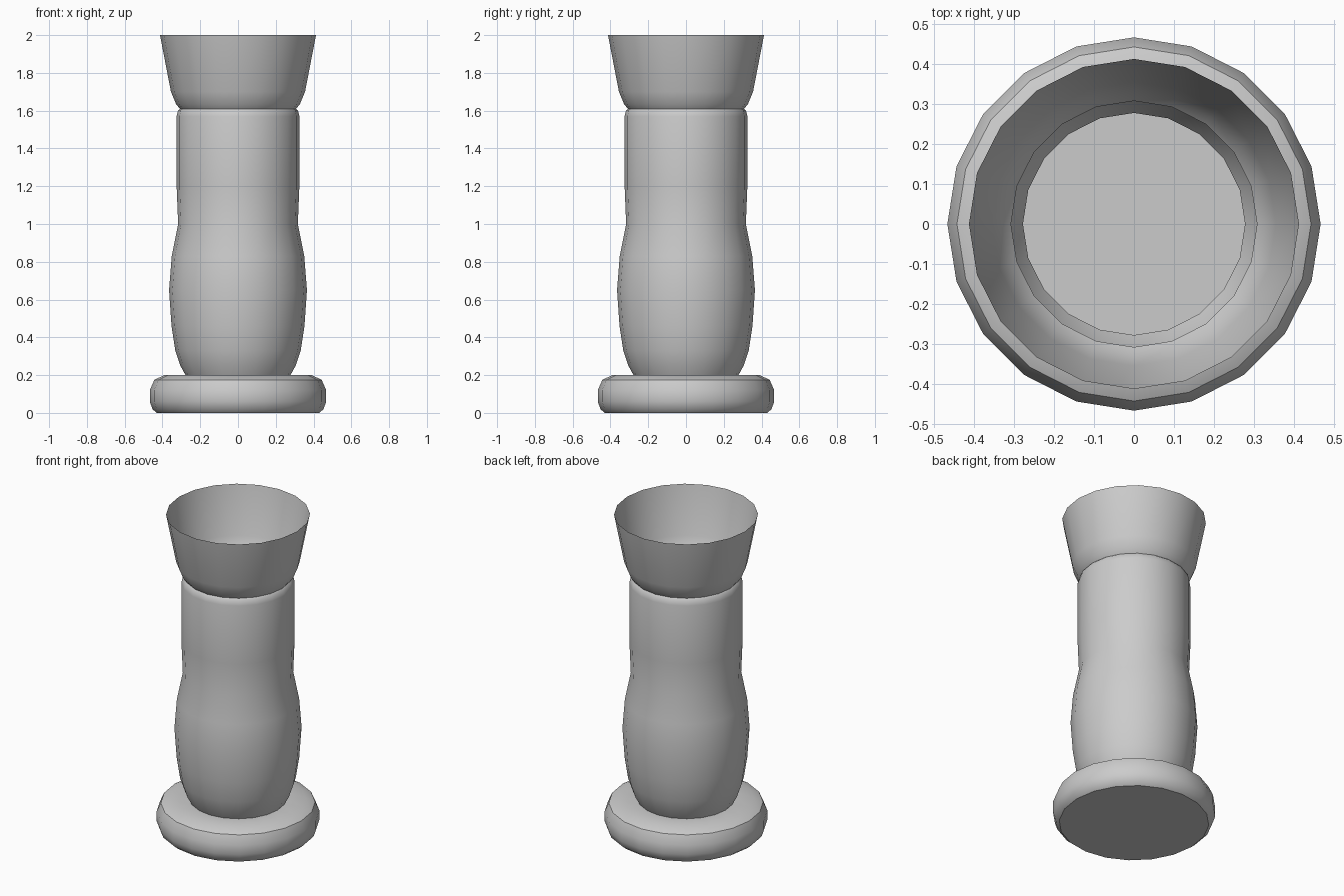
import bpy
import bmesh
import math

if "Cube" in bpy.data.objects:
    bpy.data.objects.remove(bpy.data.objects["Cube"])

SIDES = 20


def lathe(name, profile, cap_bottom=False):
    """Revolve a (radius, height) profile around z as an open shell."""
    bm = bmesh.new()
    rings = []
    for r, z in profile:
        rings.append([bm.verts.new((r * math.cos(2 * math.pi * i / SIDES),
                                    r * math.sin(2 * math.pi * i / SIDES), z))
                      for i in range(SIDES)])
    for low, high in zip(rings, rings[1:]):
        for i in range(SIDES):
            j = (i + 1) % SIDES
            bm.faces.new((low[i], low[j], high[j], high[i]))
    if cap_bottom:
        bm.faces.new(rings[0][::-1])
    mesh = bpy.data.meshes.new(name)
    bm.to_mesh(mesh)
    bm.free()
    obj = bpy.data.objects.new(name, mesh)
    bpy.context.collection.objects.link(obj)
    bpy.ops.object.select_all(action='DESELECT')
    bpy.context.view_layer.objects.active = obj
    obj.select_set(True)
    bpy.ops.object.shade_smooth_by_angle(angle=math.radians(40))
    return obj


# Rounded foot with closed underside
lathe("base", [(0.43, 0.0), (0.453, 0.02), (0.467, 0.06), (0.467, 0.12),
               (0.443, 0.175), (0.39, 0.2), (0.278, 0.2)], cap_bottom=True)

# Hollow column with a swollen lower half
lathe("column", [(0.278, 0.2), (0.305, 0.25), (0.332, 0.33), (0.352, 0.46),
                 (0.365, 0.65), (0.351, 0.83), (0.317, 1.0), (0.325, 1.2),
                 (0.325, 1.57), (0.318, 1.6), (0.308, 1.61)])

# Flared open cup
lathe("cup", [(0.308, 1.61), (0.328, 1.635), (0.355, 1.7), (0.413, 2.0)])
